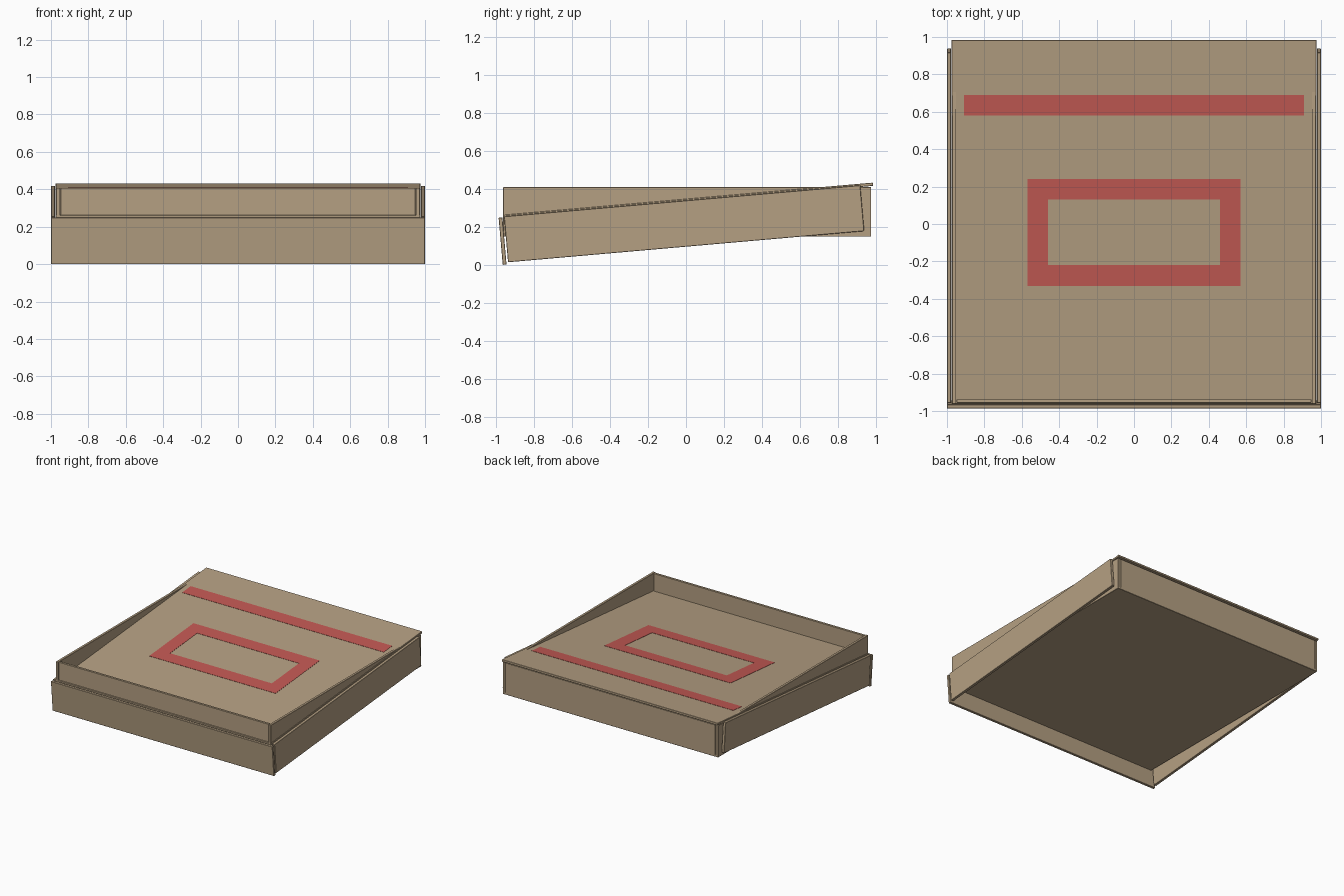
import bpy, bmesh, math
from mathutils import Matrix, Vector

if "Cube" in bpy.data.objects:
    bpy.data.objects.remove(bpy.data.objects["Cube"])


def material(name, color):
    m = bpy.data.materials.new(name)
    m.diffuse_color = (*color, 1)
    m.use_nodes = True
    m.node_tree.nodes["Principled BSDF"].inputs["Base Color"].default_value = m.diffuse_color
    return m


card = material("cardboard tan", (0.46, 0.35, 0.225))
red = material("print red", (0.54, 0.10, 0.088))

# Lid frame: origin at the front top edge, tilted up toward the back
TILT = math.radians(5)
LID = Matrix.Translation((0, -0.962, 0.262)) @ Matrix.Rotation(TILT, 4, 'X')


def box(name, x, y, z, mat=card, frame=Matrix(), bevel=0.002):
    bm = bmesh.new()
    bmesh.ops.create_cube(bm, size=1)
    for v in bm.verts:
        v.co = Vector([(r[0] + r[1]) / 2 + c * (r[1] - r[0]) for r, c in zip((x, y, z), v.co)])
    if bevel:
        bmesh.ops.bevel(bm, geom=bm.edges[:], offset=bevel, segments=1, affect='EDGES')
    bm.transform(frame)
    me = bpy.data.meshes.new(name)
    bm.to_mesh(me)
    bm.free()
    me.materials.append(mat)
    ob = bpy.data.objects.new(name, me)
    bpy.context.collection.objects.link(ob)
    return ob


# Tray: floor, front and back walls
box("tray_floor", (-0.972, 0.972), (-0.963, 0.974), (0.148, 0.166))
box("tray_front_wall", (-0.948, 0.948), (-0.957, -0.937), (0.15, 0.408))
box("tray_back_wall", (-0.948, 0.948), (0.954, 0.974), (0.15, 0.408))

# Lid: tilted panel and hanging front flap
box("lid_panel", (-0.975, 0.975), (0, 1.953), (-0.017, 0), frame=LID)
box("lid_front_flap", (-1, 1), (-0.025, -0.005), (-0.261, -0.012), frame=LID)

# Side walls of tray and lid
for s, side in ((-1, "left"), (1, "right")):
    box(f"tray_{side}_wall", sorted((s * 0.951, s * 0.972)), (-0.963, 0.974), (0.15, 0.408))
    box(f"lid_{side}_flap", sorted((s * 0.978, s * 1.0)), (0.004, 1.885), (-0.25, -0.008), frame=LID)


# Red print: thin plates on the lid panel, given by their top-view extents
def printed(name, x, y):
    u = [(v + 0.962) / math.cos(TILT) for v in y]
    box(name, x, u, (-0.002, 0.002), red, LID, 0)


printed("print_stripe", (-0.91, 0.91), (0.58, 0.69))
printed("print_frame_back", (-0.57, 0.57), (0.13, 0.24))
printed("print_frame_front", (-0.57, 0.57), (-0.33, -0.22))
printed("print_frame_left", (-0.57, -0.46), (-0.22, 0.13))
printed("print_frame_right", (0.46, 0.57), (-0.22, 0.13))
